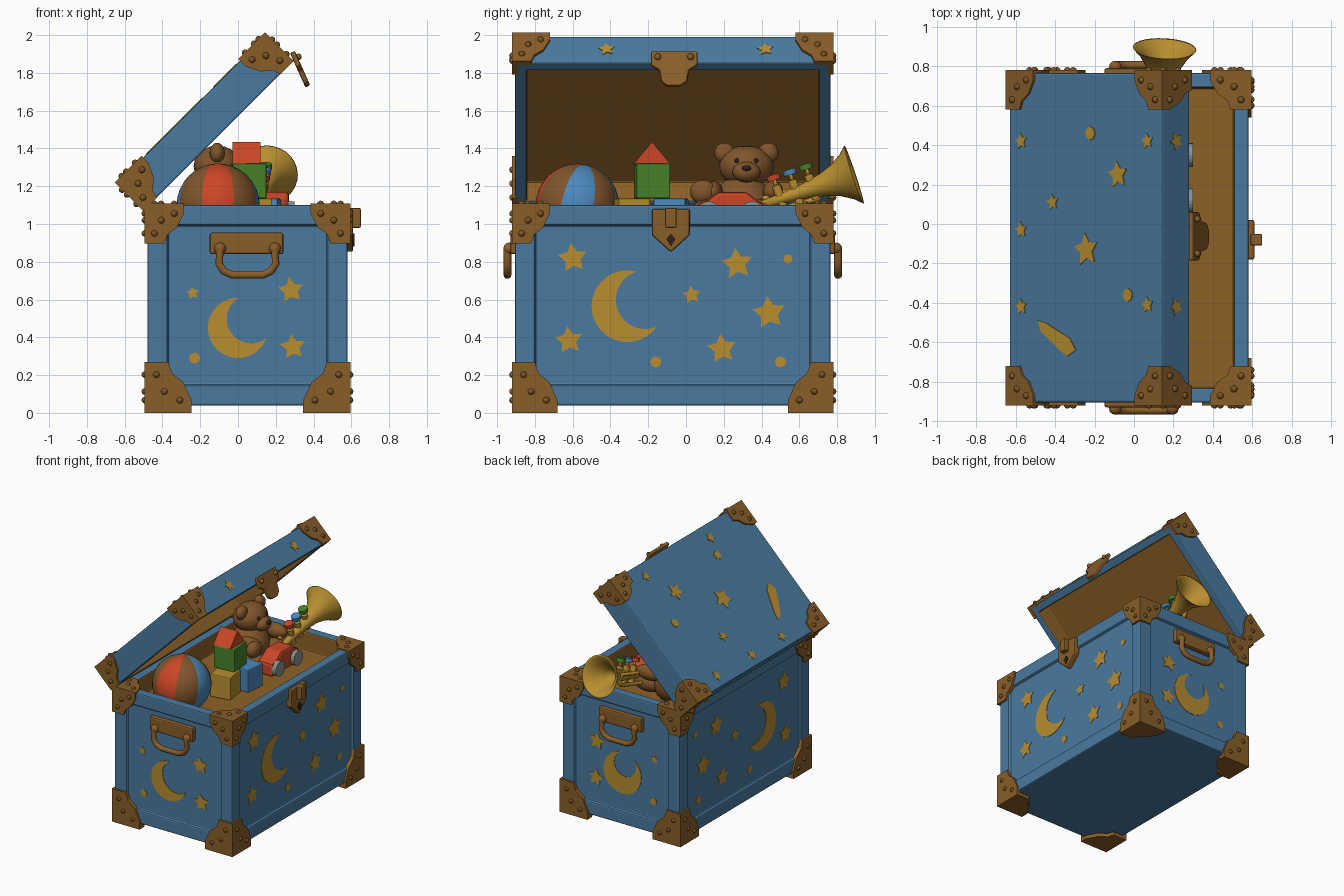
import bpy, bmesh, math
from mathutils import Matrix, Vector

if "Cube" in bpy.data.objects:
    bpy.data.objects.remove(bpy.data.objects["Cube"])

def mat(name, r, g, b):
    m = bpy.data.materials.new(name)
    m.diffuse_color = (r, g, b, 1)
    m.use_nodes = True
    m.node_tree.nodes["Principled BSDF"].inputs["Base Color"].default_value = m.diffuse_color
    return m

BLUE = mat("chest blue", .068, .195, .35)
BRONZE = mat("bronze brown", .25, .112, .022)
WOOD = mat("inner wood", .27, .12, .02)
GOLD = mat("gold", .48, .27, .03)
RED = mat("red", .6, .062, .02)
GREEN = mat("green", .062, .225, .022)
SKY = mat("sky blue", .07, .25, .5)
GREY = mat("grey", .25, .29, .28)
FUR = mat("fur brown", .22, .092, .024)
DARK = mat("dark", .03, .015, .01)
X, Y, Z = Vector((1, 0, 0)), Vector((0, 1, 0)), Vector((0, 0, 1))

def new(name, bm, mats, smooth=False, bevel=0):
    bmesh.ops.recalc_face_normals(bm, faces=bm.faces[:])
    for f in bm.faces:
        f.smooth = smooth
    me = bpy.data.meshes.new(name)
    bm.to_mesh(me)
    bm.free()
    for m in mats:
        me.materials.append(m)
    ob = bpy.data.objects.new(name, me)
    bpy.context.collection.objects.link(ob)
    if bevel:
        b = ob.modifiers.new("bevel", 'BEVEL')
        b.width, b.segments, b.limit_method = bevel, 2, 'ANGLE'
    return ob

def frame(o, a, b, n):
    """Matrix mapping (u, v, depth) to the given axes."""
    m = Matrix((a, b, n)).transposed().to_4x4()
    m.translation = Vector(o)
    return m

def add_plate(bm, poly, m, t):
    f = bm.faces.new([bm.verts.new(m @ Vector((p[0], p[1], 0))) for p in poly])
    ext = bmesh.ops.extrude_face_region(bm, geom=[f])['geom']
    step = m.to_3x3() @ Vector((0, 0, t))
    bmesh.ops.translate(bm, vec=step, verts=[g for g in ext if isinstance(g, bmesh.types.BMVert)])

def plates(name, polys, m, t, material, bevel=0):
    bm = bmesh.new()
    for p in polys:
        add_plate(bm, p, m, t)
    return new(name, bm, [material], False, bevel)

def box(name, lo, hi, material, bevel=.008, rz=0):
    c = (Vector(lo) + Vector(hi)) / 2
    bm = bmesh.new()
    bmesh.ops.create_cube(bm, size=1, matrix=Matrix.Translation(c) @ Matrix.Rotation(rz, 4, 'Z')
                          @ Matrix.Diagonal((*(Vector(hi) - Vector(lo)), 1)))
    return new(name, bm, [material], False, bevel)

def ball(name, c, r, material, seg=20):
    r = r if isinstance(r, tuple) else (r, r, r)
    bm = bmesh.new()
    bmesh.ops.create_uvsphere(bm, u_segments=seg, v_segments=seg // 2, radius=1,
                              matrix=Matrix.Translation(c) @ Matrix.Diagonal((*r, 1)))
    return new(name, bm, [material], True)

def lathe(name, prof, start, axis, material, seg=28, smooth=True):
    bm = bmesh.new()
    m = Matrix.Translation(start) @ Vector(axis).to_track_quat('Z', 'Y').to_matrix().to_4x4()
    vs = [bm.verts.new((r, 0, t)) for r, t in prof]
    es = [bm.edges.new(e) for e in zip(vs, vs[1:])]
    bmesh.ops.spin(bm, geom=vs + es, cent=(0, 0, 0), axis=(0, 0, 1), angle=math.tau, steps=seg)
    bmesh.ops.remove_doubles(bm, verts=bm.verts[:], dist=1e-5)
    bm.transform(m)
    return new(name, bm, [material], smooth)

def tube(name, pts, r, material):
    cu = bpy.data.curves.new(name, 'CURVE')
    cu.dimensions, cu.bevel_depth, cu.bevel_resolution, cu.use_fill_caps = '3D', r, 3, True
    s = cu.splines.new('POLY')
    s.points.add(len(pts) - 1)
    for p, q in zip(s.points, pts):
        p.co = (*q, 1)
    cu.materials.append(material)
    bpy.context.collection.objects.link(bpy.data.objects.new(name, cu))

def star(x, y, r):
    if r < .035:
        return [(x + r * math.cos(i * math.pi / 4), y + r * math.sin(i * math.pi / 4)) for i in range(8)]
    return [(x + q * math.cos(a), y + q * math.sin(a)) for i in range(10)
            for a, q in [(math.pi / 2 + i * math.pi / 5 + .12, r if i % 2 == 0 else r * .52)]]

def moon(x, y, R, r, d, ang):
    """Crescent: circle R with circle r cut out, moved by d towards ang."""
    k = (R * R - r * r + d * d) / (2 * d)
    h = math.sqrt(R * R - k * k)
    a, b = math.atan2(h, k), math.atan2(h, k - d)
    n = 24
    out = [(R, a + (math.tau - 2 * a) * i / n, 0) for i in range(n + 1)]
    inn = [(r, -b - (math.tau - 2 * b) * i / n, d) for i in range(1, n)]
    pts = [(q * math.cos(t) + s, q * math.sin(t)) for q, t, s in out + inn]
    c, s = math.cos(ang), math.sin(ang)
    return [(x + c * u - s * v, y + s * u + c * v) for u, v in pts]

# chest body: recessed side panels and hollow top
def hollow(name, lo, hi, top_z, rim, depth, panel):
    bm = bmesh.new()
    c = (Vector(lo) + Vector(hi)) / 2
    bmesh.ops.create_cube(bm, size=1, matrix=Matrix.Translation(c) @ Matrix.Diagonal((*(Vector(hi) - Vector(lo)), 1)))
    bm.normal_update()
    sides = [f for f in bm.faces if abs(f.normal.z) < .5]
    mouth = [f for f in bm.faces if f.normal.z * top_z > .5]
    if panel:
        bmesh.ops.inset_individual(bm, faces=sides, thickness=panel, depth=0)
        bmesh.ops.inset_individual(bm, faces=sides, thickness=.004, depth=-.02)
    bmesh.ops.inset_individual(bm, faces=mouth, thickness=rim, depth=0)
    walls = bmesh.ops.inset_individual(bm, faces=mouth, thickness=.001, depth=-depth)['faces']
    for f in walls + mouth:
        f.material_index = 1
    return new(name, bm, [BLUE, WOOD], False, .01)

hollow("chest_body", (-.48, -.905, .04), (.58, .765, 1.1), 1, .105, .15, .15)
LID = Matrix.Translation((-.47, 0, 1.1)) @ Matrix.Rotation(-math.pi / 4, 4, 'Y')
hollow("lid", (-.03, -.905, 0), (1.065, .765, .2), -1, .085, .14, 0).matrix_world = LID

# bronze corner guards with rivets
SHAPE = [(0, 0), (1, 0), (1, .25), (.82, .6), (.58, .78), (.5, 1), (0, 1)]
def guards(name, lo, hi, size, signs_z, M):
    bm = bmesh.new()
    E = [X, Y, Z]
    for sx in (0, 1):
        for sy in (0, 1):
            for sz in signs_z:
                s = (sx, sy, sz)
                c = Vector([(lo, hi)[s[i]][i] for i in range(3)])
                d = [E[i] * (1 - 2 * s[i]) for i in range(3)]
                for i, j, k in ((0, 2, 1), (1, 2, 0), (0, 1, 2)):
                    m = M @ frame(c, d[i], d[j], d[k])
                    add_plate(bm, [(u * size[i], v * size[j]) for u, v in SHAPE], m, .03)
                    if k == 2 and lo[2] == 0 and sz == 0:
                        continue
                    for u, v in ((.25, .75), (.75, .25), (.42, .42)):
                        bmesh.ops.create_icosphere(bm, subdivisions=2, radius=.018, matrix=m
                                                   @ Matrix.Translation((u * size[i], v * size[j], .002)))
    new(name, bm, [BRONZE])

I4 = Matrix.Identity(4)
guards("bottom_corner_guards", (-.495, -.92, 0), (.595, .78, 1.11), (.25, .24, .27), (0,), I4)
guards("top_corner_guards", (-.495, -.92, 0.01), (.595, .78, 1.108), (.21, .2, .21), (1,), I4)
guards("lid_corner_guards", (-.045, -.92, 0), (1.08, .78, .213), (.2, .2, .215), (1,), LID)

# painted stars and moons
long_side = [star(*s) for s in ((-.6, .82, .08), (-.62, .385, .075), (.27, .79, .085), (.44, .53, .09), (.19, .34, .08),
             (.03, .625, .05), (.54, .815, .025), (-.16, .27, .03), (.5, .27, .03))] + [moon(-.31, .565, .19, .155, .1, .35)]
end_stars = [star(*s) for s in ((.28, .65, .07), (.29, .35, .07), (-.24, .635, .036), (-.23, .29, .03))]
plates("right_stars", long_side, frame((.555, 0, 0), Y, Z, X), .009, GOLD)
plates("left_stars", long_side, frame((-.455, 0, 0), Y, Z, -X), .009, GOLD)
plates("front_stars", end_stars + [moon(0, .45, .16, .13, .085, .6)], frame((0, -.88, 0), X, Z, -Y), .009, GOLD)
plates("back_stars", end_stars + [moon(.05, .45, .17, .1, .08, 1.9)], frame((0, .74, 0), X, Z, Y), .009, GOLD)
lid_stars = [star((x + .611) / .707, y, r) for x, y, r in (
    (-.57, .42, .042), (-.57, -.03, .042), (-.57, -.42, .042), (-.41, .11, .042), (-.22, .46, .034), (-.08, .25, .07),
    (-.24, -.13, .085), (-.03, -.36, .034), (.07, .42, .042), (.07, -.41, .042))]
comet = [(.18, -.49), (.23, -.5), (.41, -.58), (.45, -.64), (.39, -.67), (.32, -.63), (.2, -.545)]
plates("lid_top_stars", lid_stars + [comet], LID @ frame((0, 0, .196), X, Y, Z), .009, GOLD)
plates("lid_edge_stars", [star(-.42, .1, .045), star(.42, .1, .045)], LID @ frame((1.061, 0, 0), Y, Z, X), .009, GOLD)

# carrying handles on both ends
for name, y, s in (("front_handle", -.885, -1), ("back_handle", .745, 1)):
    plates(name + "_plate", [[(-.15, .84), (.24, .84), (.24, .955), (-.15, .955)]], frame((0, y, 0), X, Z, Y * s), .045, BRONZE, .012)
    half = [(-.145, .87), (-.15, .79), (-.125, .75), (-.08, .73)]
    yy = y + s * .06
    tube(name, [(.05 + a, yy, z) for a, z in half] + [(.05 - a, yy, z) for a, z in half[::-1]], .021, BRONZE)
    for x in (-.095, .195):
        ball(name + "_boss", (x, yy - s * .01, .87), .032, BRONZE, 12)

# latch plate, staple and hanging hasp
plates("latch_plate", [[(-.18, 1.08), (.02, 1.08), (.02, .94), (-.08, .85), (-.18, .94)]], frame((.56, 0, 0), Y, Z, X), .05, BRONZE, .01)
box("latch_staple", (.59, -.11, .98), (.65, -.05, 1.085), BRONZE)
plates("latch_keyhole", [[(-.08, .95), (-.055, .92), (-.08, .88), (-.105, .92)]], frame((.61, 0, 0), Y, Z, X), .006, DARK)
plates("hasp", [[(-.185, 0), (.06, 0), (.06, .08), (.015, .11), (.005, .175), (-.03, .2), (-.1, .2), (-.13, .175), (-.14, .11), (-.185, .08)]],
       frame((.275, 0, 1.905), Y, Vector((.41, 0, -.91)), Vector((.91, 0, .41))), .028, BRONZE, .008)
for y in (-.15, .025):
    ball("hasp_rivet", (.32, y, 1.885), .018, BRONZE, 10)

# striped ball
b = ball("striped_ball", (0, 0, 0), .22, RED, 32)
b.location, b.rotation_euler = (-.105, -.575, 1.1), (-.2, 0, 0)
b.data.materials.append(FUR)
b.data.materials.append(SKY)
for p in b.data.polygons:
    a = math.degrees(math.atan2(p.center.y, p.center.x))
    p.material_index = (0, 1, 2, 1, 2, 1, 2, 1)[int((a + 112.5) % 360 // 45)]

# toy blocks
box("yellow_block", (0, -.37, .95), (.17, -.2, 1.135), GOLD, .008, .15)
box("blue_block", (.05, -.165, .95), (.22, .005, 1.135), SKY, .008, -.1)
box("green_block", (-.035, -.27, 1.135), (.145, -.09, 1.32), GREEN, .008, .08)
plates("roof_block", [[(-.275, 1.32), (-.085, 1.32), (-.18, 1.435)]], frame((-.03, 0, 0), Y, Z, X), .15, RED)

# teddy bear
ball("bear_body", (-.1, .3, 1.08), (.15, .17, .18), FUR)
ball("bear_head", (-.11, .32, 1.305), (.125, .145, .11), FUR)
ball("bear_muzzle", (0, .32, 1.275), (.06, .075, .055), FUR)
ball("bear_nose", (.05, .32, 1.295), (.018, .026, .016), DARK, 12)
for s in (-1, 1):
    ball("bear_ear", (-.11, .32 + s * .115, 1.375), (.04, .055, .055), FUR)
    ball("bear_eye", (-.005, .32 + s * .05, 1.335), .014, DARK, 10)
    ball("bear_arm", (.01, .3 + s * .16, 1.17), (.11, .055, .06), FUR)
    ball("bear_leg", (.06, .25 + s * .15, 1.06), (.13, .07, .075), FUR)
ball("bear_foot", (.08, .09, 1.17), (.05, .07, .065), FUR)

# toy car
plates("car_body", [[(.06, 1.0), (.42, 1.0), (.42, 1.1), (.37, 1.13), (.32, 1.17), (.17, 1.17), (.12, 1.13), (.06, 1.11)]],
       frame((.13, 0, 0), Y, Z, X), .14, RED, .02)
for x in (.11, .26):
    for y in (.12, .35):
        lathe("car_wheel", [(0, 0), (.06, 0), (.06, .04), (0, .04)], (x, y, 1.06), X, GREY, 20, False)

# trumpet
end, ax = Vector((.155, .89, 1.262)), Vector((.05, .93, .31)).normalized()
st = end - ax * .54
lathe("trumpet_bell", [(0, 0), (.022, 0), (.03, .16), (.042, .27), (.062, .37), (.088, .44), (.125, .5), (.158, .535), (.162, .54),
      (.15, .535), (.1, .485), (.05, .4), (0, .34)], st, ax, GOLD)
up = Vector((0, -.31, .93)).normalized()
pts = [st + ax * t + up * h + X * -.05 for t, h in ((.03, .0), (.06, -.05), (.32, -.06), (.36, -.03), (.34, .02), (.04, .03))]
tube("trumpet_loop", pts, .016, GOLD)
for t, m in ((.13, RED), (.22, SKY), (.31, GREEN)):
    p = st + ax * t
    lathe("trumpet_valve", [(0, -.06), (.024, -.06), (.024, .075), (.01, .08), (.01, .11), (0, .11)], p, up, GOLD, 14, False)
    lathe("valve_button", [(0, .105), (.036, .105), (.036, .135), (0, .135)], p, up, m, 14, False)
